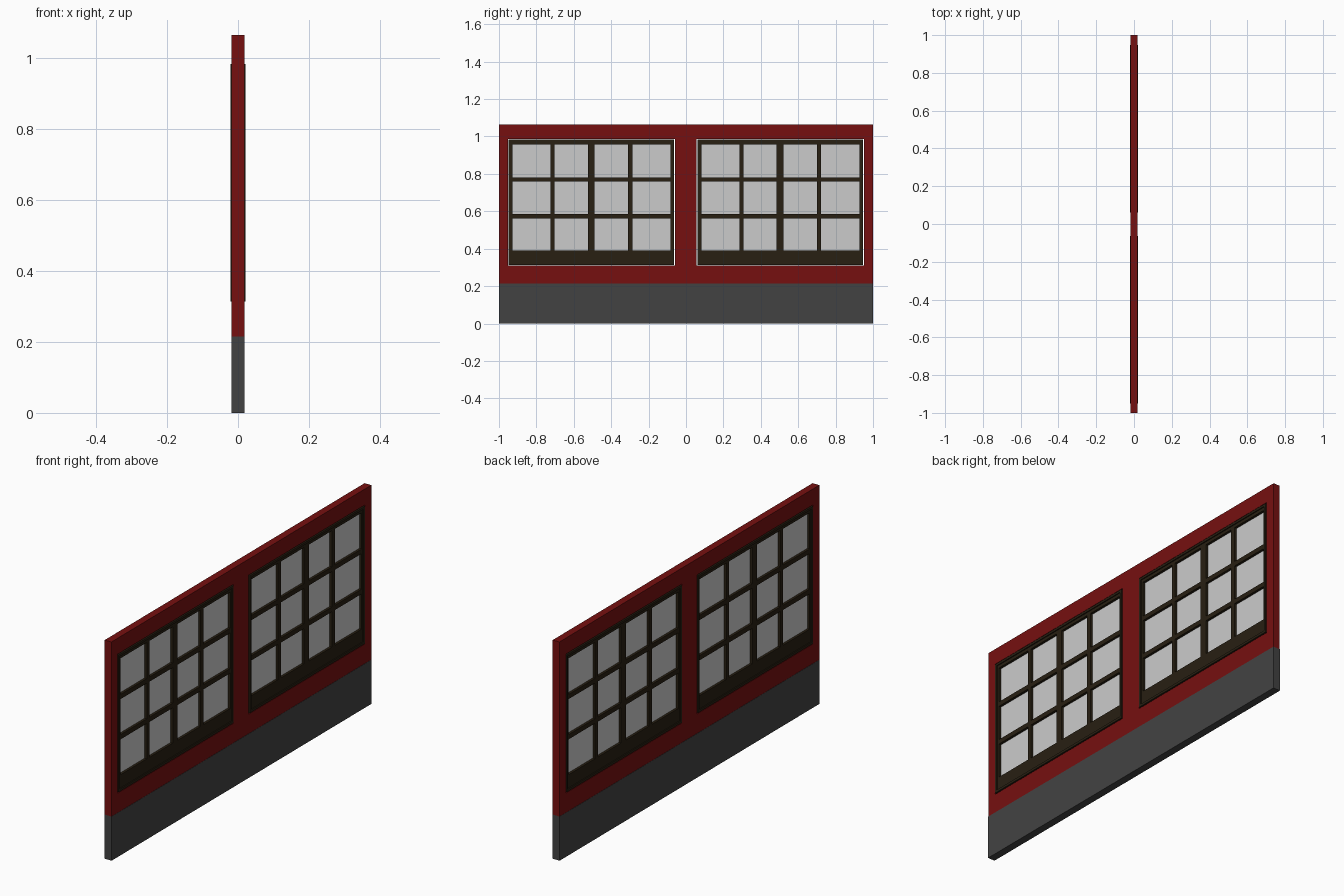
import bpy, bmesh

if "Cube" in bpy.data.objects:
    bpy.data.objects.remove(bpy.data.objects["Cube"])


def material(name, rgb):
    m = bpy.data.materials.new(name)
    m.diffuse_color = (*rgb, 1)
    m.use_nodes = True
    m.node_tree.nodes["Principled BSDF"].inputs["Base Color"].default_value = m.diffuse_color
    return m


RED = material("red_paint", (0.18, 0.005, 0.005))
WOOD = material("dark_wood", (0.021, 0.014, 0.006))
STONE = material("dark_grey", (0.055, 0.055, 0.055))


def panel(name, ys, zs, thickness, mat=None, holes=()):
    """Upright slab on a grid of y and z lines, leaving out the hole cells."""
    bm = bmesh.new()
    v = [[bm.verts.new((0, y, z)) for z in zs] for y in ys]
    for i in range(len(ys) - 1):
        for j in range(len(zs) - 1):
            if (i, j) not in holes:
                bm.faces.new((v[i][j], v[i + 1][j], v[i + 1][j + 1], v[i][j + 1]))
    mesh = bpy.data.meshes.new(name)
    bm.to_mesh(mesh)
    bm.free()
    ob = bpy.data.objects.new(name, mesh)
    bpy.context.collection.objects.link(ob)
    solid = ob.modifiers.new("thickness", "SOLIDIFY")
    solid.thickness = thickness
    solid.offset = 0
    if mat:
        mesh.materials.append(mat)
    return ob


# Stone base and red wall with two window openings
panel("base", [-1, 1], [0, 0.215], 0.038, STONE)
panel("wall", [-1, -0.953, -0.059, 0.057, 0.951, 1], [0.215, 0.31, 0.987, 1.065],
      0.036, RED, {(1, 1), (3, 1)})

# Pane edges of the left window; the right window is the same, shifted
pane_y = [-0.928, -0.725, -0.703, -0.525, -0.488, -0.31, -0.287, -0.082]
pane_z = [0.39, 0.562, 0.585, 0.758, 0.781, 0.957]
panes = {(i, j) for i in (1, 3, 5, 7) for j in (1, 3, 5)}

for side, shift in (("left", 0), ("right", 1.01)):
    # Outer casing, standing a little proud of the wall
    ys = [y + shift for y in (-0.949, -0.938, -0.073, -0.063)]
    zs = [0.314, 0.326, 0.972, 0.983]
    panel(side + "_casing", ys, zs, 0.042, WOOD, {(1, 1)})
    # Sash with glazing bars
    sy = [ys[1]] + [y + shift for y in pane_y] + [ys[2]]
    sz = [zs[1]] + pane_z + [zs[2]]
    panel(side + "_sash", sy, sz, 0.032, WOOD, panes)
    # Glass sheet
    panel(side + "_glass", [sy[1], sy[-2]], [sz[1], sz[-2]], 0.008)
